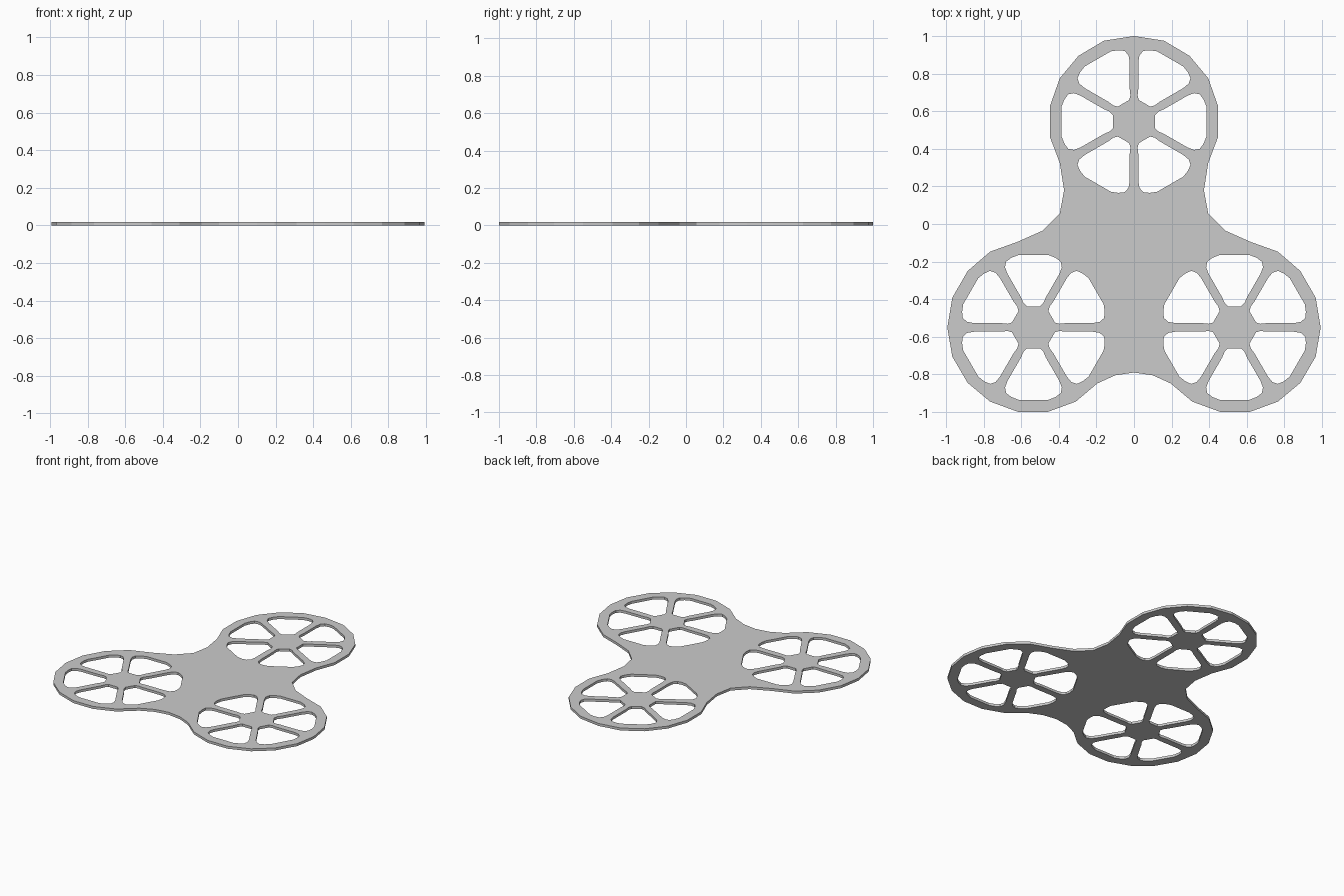
import bpy, bmesh
from math import cos, sin, radians

if "Cube" in bpy.data.objects:
    bpy.data.objects.remove(bpy.data.objects["Cube"])

THICKNESS = 0.018

# Right half of the three-lobed outline, top to bottom
HALF_OUTLINE = [
    (0, 1.0), (.16, .975), (.295, .895), (.395, .775), (.448, .625),
    (.448, .465), (.395, .325), (.372, .18), (.395, .055), (.485, -.035),
    (.62, -.095), (.765, -.147), (.885, -.25), (.967, -.393), (.993, -.55),
    (.967, -.705), (.885, -.845), (.765, -.945), (.615, -1.0), (.46, -1.0),
    (.31, -.945), (.195, -.848), (.10, -.805), (0, -.79)]

# Upper half of one rounded wedge opening, pointing along +x from its hub
HALF_WEDGE = [
    (.112, .035), (.13, .053), (.16, .066), (.285, .138), (.32, .151),
    (.35, .145), (.37, .118), (.385, .08)]

# Hub position and rotation of each spoked lobe
HUBS = [(0, .545, 0), (-.535, -.55, 30), (.535, -.55, 30)]


def add_loop(bm, points):
    verts = [bm.verts.new((x, y, 0)) for x, y in points]
    return [bm.edges.new((v, verts[i - 1])) for i, v in enumerate(verts)]


def wedge(cx, cy, angle):
    a = radians(angle)
    pts = HALF_WEDGE + [(x, -y) for x, y in reversed(HALF_WEDGE)]
    return [(cx + x * cos(a) - y * sin(a), cy + x * sin(a) + y * cos(a))
            for x, y in pts]


bm = bmesh.new()

# Outer outline, mirrored across x
outline = HALF_OUTLINE + [(-x, y) for x, y in reversed(HALF_OUTLINE[1:-1])]
edges = add_loop(bm, outline)

# Six wedge openings per lobe
for cx, cy, turn in HUBS:
    for k in range(6):
        edges += add_loop(bm, wedge(cx, cy, turn + 60 * k))

# Fill the flat face and give it thickness
bmesh.ops.triangle_fill(bm, use_beauty=True, use_dissolve=False, edges=edges)
result = bmesh.ops.extrude_face_region(bm, geom=bm.faces[:], use_keep_orig=True)
top = [g for g in result["geom"] if isinstance(g, bmesh.types.BMVert)]
bmesh.ops.translate(bm, vec=(0, 0, THICKNESS), verts=top)
bmesh.ops.recalc_face_normals(bm, faces=bm.faces[:])

mesh = bpy.data.meshes.new("spoked_plate")
bm.to_mesh(mesh)
bm.free()
plate = bpy.data.objects.new("spoked_plate", mesh)
bpy.context.collection.objects.link(plate)
